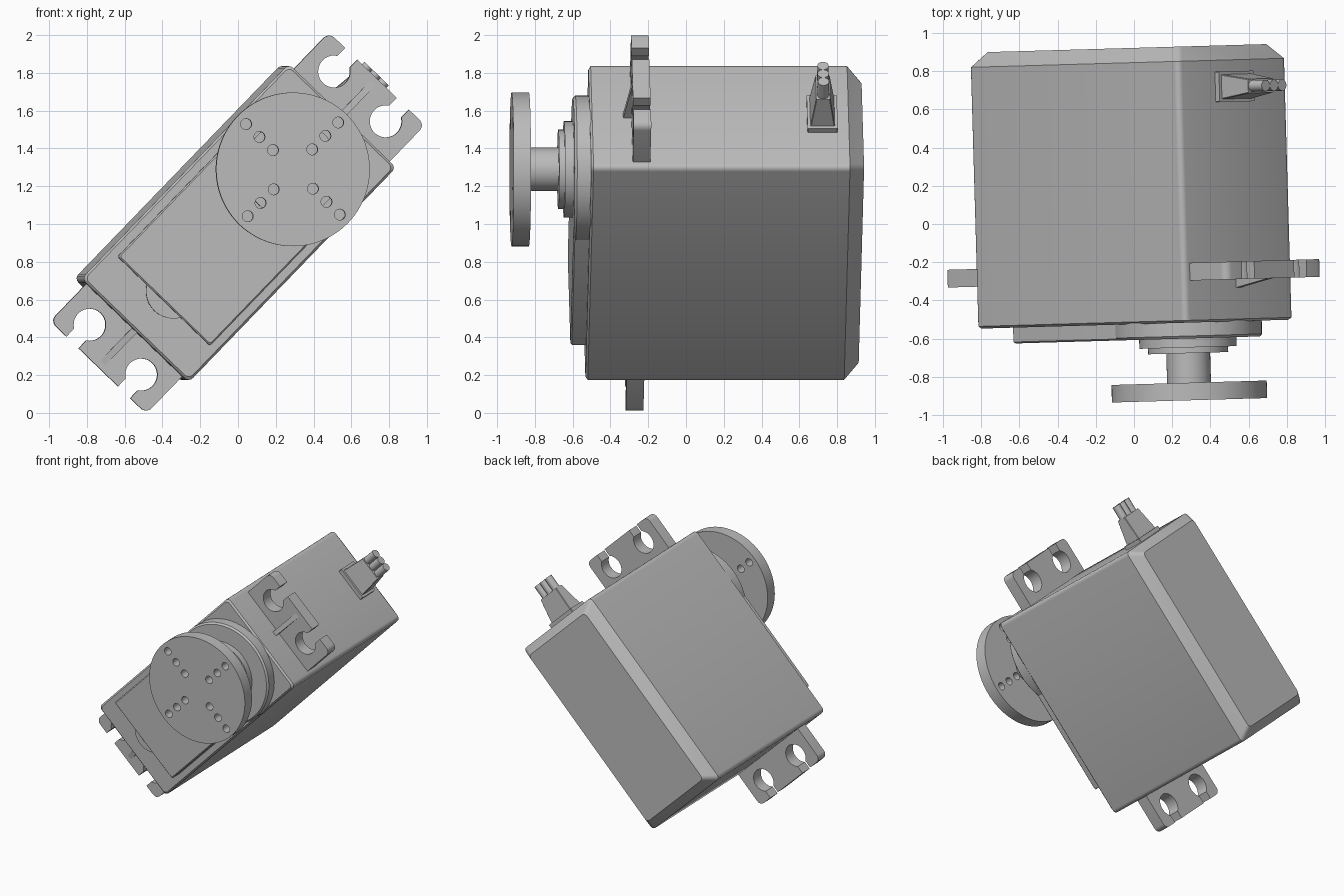
import bpy, bmesh
from math import cos, sin, pi, radians, sqrt, asin
from mathutils import Matrix, Vector

cube = bpy.data.objects.get("Cube")
if cube:
    bpy.data.objects.remove(cube, do_unlink=True)

grey = bpy.data.materials.new("plain_grey")
grey.use_nodes = True
colour = (0.5, 0.5, 0.5, 1)
grey.diffuse_color = colour
grey.node_tree.nodes["Principled BSDF"].inputs["Base Color"].default_value = colour

# Parts are built upright (x = length, y = depth, z = width), then tilted into pose
POSE = (Matrix.Translation((-0.01, 0, 1.005))
        @ Matrix.Rotation(radians(1.65), 4, 'Z')
        @ Matrix.Rotation(radians(-46), 4, 'Y'))


def along_y(points, y):
    return [Vector((a, y, b)) for a, b in points]


def along_x(points, x):
    return [Vector((x, a, b)) for a, b in points]


def arc(cx, cz, r, start, end, steps):
    return [(cx + r * cos(start + (end - start) * i / steps),
             cz + r * sin(start + (end - start) * i / steps)) for i in range(steps + 1)]


def circle(cx, cz, r, sides=64):
    return arc(cx, cz, r, 0, 2 * pi, sides)[:-1]


def rounded_box(cx, cz, hx, hz, r, steps=4):
    points = []
    for i, (sx, sz) in enumerate([(1, 1), (-1, 1), (-1, -1), (1, -1)]):
        points += arc(cx + sx * (hx - r), cz + sz * (hz - r), r,
                      i * pi / 2, (i + 1) * pi / 2, steps)
    return points


def add_rings(bm, rings):
    loops = [[bm.verts.new(p) for p in ring] for ring in rings]
    n = len(loops[0])
    for a, b in zip(loops, loops[1:]):
        for i in range(n):
            j = (i + 1) % n
            bm.faces.new((a[i], a[j], b[j], b[i]))
    bm.faces.new(loops[0])
    bm.faces.new(loops[-1])


def make(name, *solids):
    bm = bmesh.new()
    for rings in solids:
        add_rings(bm, rings)
    bmesh.ops.recalc_face_normals(bm, faces=bm.faces)
    mesh = bpy.data.meshes.new(name)
    bm.to_mesh(mesh)
    bm.free()
    mesh.materials.append(grey)
    ob = bpy.data.objects.new(name, mesh)
    bpy.context.collection.objects.link(ob)
    ob.matrix_world = POSE
    return ob


def select_only(ob):
    bpy.ops.object.select_all(action='DESELECT')
    ob.select_set(True)
    bpy.context.view_layer.objects.active = ob


# Case with chamfered back and eased front edge
HL, HW = 0.79, 0.395
parts = [make("case", [
    along_y(rounded_box(0, 0, HL - i, HW - i, 0.03), y)
    for y, i in [(-0.525, 0.012), (-0.513, 0), (0.845, 0), (0.922, 0.064)]])]

# Raised cover plate, small idler bump and the round gear housing
SHAFT = HL - HW
parts.append(make("cover_plate", [
    along_y(rounded_box(-0.09, 0, 0.485 - i, 0.34 - i, 0.012), y)
    for y, i in [(-0.5, 0), (-0.6, 0), (-0.608, 0.008)]]))
parts.append(make("idler_bump", [
    along_y(circle(-0.5, 0, 0.146), y) for y in (-0.5, -0.57)]))
parts.append(make("gear_housing", [
    along_y(circle(SHAFT, 0, r), y)
    for y, r in [(-0.5, 0.39), (-0.595, 0.39), (-0.608, 0.378)]]))

# Stepped collar and output shaft
parts.append(make("shaft_collar", *[
    [along_y(circle(SHAFT, 0, r), y) for y in span]
    for r, span in [(0.255, (-0.59, -0.655)), (0.21, (-0.64, -0.685))]]))
parts.append(make("output_shaft", [
    along_y(circle(SHAFT, 0, 0.115), y) for y in (-0.67, -0.85)]))

# Horn disc with four rows of through holes
disc = make("horn_disc", [along_y(circle(SHAFT, 0, 0.407, 96), y) for y in (-0.84, -0.932)])
cutter = make("hole_cutter", *[
    [along_y(circle(SHAFT + r * cos(k * pi / 2), r * sin(k * pi / 2), 0.029, 20), y)
     for y in (-0.8, -1)]
    for k in range(4) for r in (0.147, 0.247, 0.345)])
cutter.hide_render = True
cut = disc.modifiers.new("holes", 'BOOLEAN')
cut.operation = 'DIFFERENCE'
cut.solver = 'EXACT'
cut.object = cutter
bpy.context.view_layer.update()
select_only(disc)
bpy.ops.object.modifier_apply(modifier=cut.name)
bpy.data.objects.remove(cutter, do_unlink=True)
parts.append(disc)

# Mounting lugs: plate with two open slots, plus a thin sloping rib
END, LUG_W, HOLE_X, HOLE_Z, R, GAP = 1.062, 0.353, 0.932, 0.19, 0.085, 0.045
mouth = asin(GAP / R)
half = ([(0.77, LUG_W)]
        + arc(END - 0.04, LUG_W - 0.04, 0.04, pi / 2, 0, 5)
        + [(END, HOLE_Z + GAP)]
        + arc(HOLE_X, HOLE_Z, R, mouth, 2 * pi - mouth, 28)
        + [(END, HOLE_Z - GAP)])
outline = half + [(x, -z) for x, z in reversed(half)]
for name, s in (("upper", 1), ("lower", -1)):
    parts.append(make(name + "_lug", [
        along_y([(s * x, z) for x, z in outline], y) for y in (-0.305, -0.212)]))
    profile = [(0.77, -0.352), (1.035, -0.304), (1.035, -0.29), (0.77, -0.29)]
    parts.append(make(name + "_lug_rib", [
        [Vector((s * x, y, z)) for x, y in profile] for z in (-0.018, 0.018)]))

# Cable exit: base, tapered strain relief and three wire stubs
CABLE_Y = 0.705
parts.append(make("cable_base", [
    along_x(rounded_box(CABLE_Y, 0, 0.08, 0.128, 0.004, 1), x) for x in (0.77, 0.82)]))
parts.append(make("strain_relief", [
    along_x(rounded_box(CABLE_Y, 0, hy, hz, 0.004, 1), x)
    for x, hy, hz in [(0.81, 0.066, 0.112), (1.0, 0.037, 0.092)]]))
parts.append(make("wires", *[
    [along_x(circle(CABLE_Y, z, 0.03, 24), x) for x in (0.98, 1.1)]
    for z in (-0.06, 0, 0.06)]))

for ob in parts:
    select_only(ob)
    bpy.ops.object.shade_smooth_by_angle(angle=radians(30))
